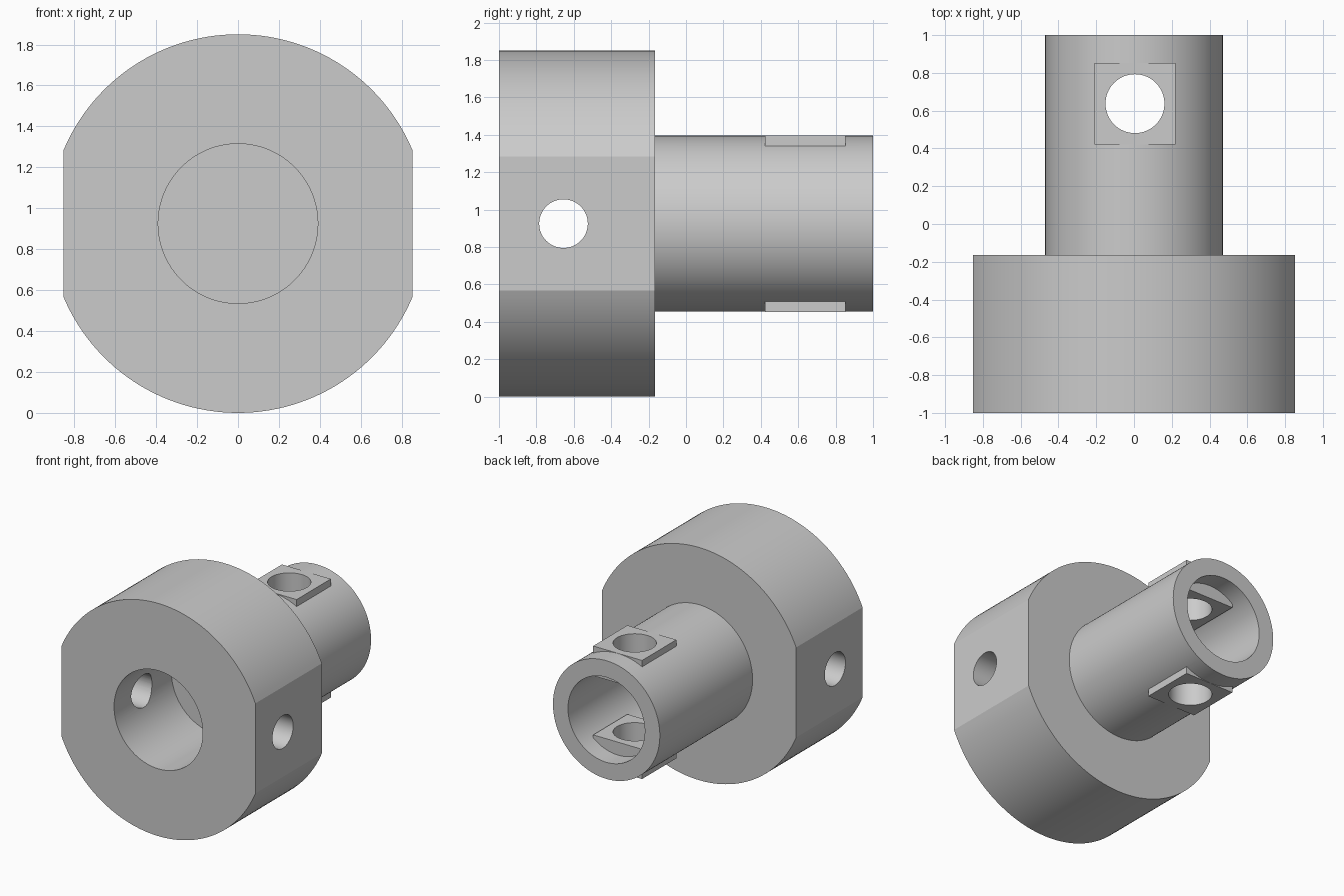
import bpy, bmesh, math
from mathutils import Matrix, Vector

if "Cube" in bpy.data.objects:
    bpy.data.objects.remove(bpy.data.objects["Cube"])

AXIS_Z = 0.925      # height of the main axis
R = 0.925           # flange radius
FLAT_X = 0.853      # distance of the flange flats from the axis
PAD_Y = 0.637       # centre of the pads and of the vertical hole

grey = bpy.data.materials.new("plain_grey")
grey.diffuse_color = (0.6, 0.6, 0.6, 1)
grey.use_nodes = True
grey.node_tree.nodes["Principled BSDF"].inputs["Base Color"].default_value = grey.diffuse_color


def finish(name, bm):
    bmesh.ops.recalc_face_normals(bm, faces=bm.faces)
    mesh = bpy.data.meshes.new(name)
    bm.to_mesh(mesh)
    bm.free()
    mesh.materials.append(grey)
    ob = bpy.data.objects.new(name, mesh)
    bpy.context.collection.objects.link(ob)
    return ob


def cylinder(name, r, a, b, segs=128):
    """Cylinder between the points a and b."""
    a, b = Vector(a), Vector(b)
    d = b - a
    m = Matrix.Translation((a + b) / 2) @ d.to_track_quat('Z', 'Y').to_matrix().to_4x4()
    bm = bmesh.new()
    bmesh.ops.create_cone(bm, cap_ends=True, segments=segs, radius1=r, radius2=r,
                          depth=d.length, matrix=m)
    return finish(name, bm)


def box(name, centre, size):
    bm = bmesh.new()
    bmesh.ops.create_cube(bm, size=1, matrix=Matrix.Translation(centre) @ Matrix.Diagonal((*size, 1)))
    return finish(name, bm)


def combine(target, other, operation):
    """Apply a boolean and remove the helper."""
    mod = target.modifiers.new("bool", 'BOOLEAN')
    mod.operation, mod.solver, mod.object = operation, 'EXACT', other
    bpy.context.view_layer.objects.active = target
    bpy.ops.object.modifier_apply(modifier=mod.name)
    bpy.data.objects.remove(other, do_unlink=True)


# flange: round disc with two side flats
a0 = math.acos(FLAT_X / R)
N = 56
bm = bmesh.new()
ring = []
for start in (a0, a0 + math.pi):
    for i in range(N + 1):
        t = start + (math.pi - 2 * a0) * i / N
        ring.append(bm.verts.new((R * math.cos(t), -1, AXIS_Z + R * math.sin(t))))
disc = bm.faces.new(ring)
ext = bmesh.ops.extrude_face_region(bm, geom=[disc])
bmesh.ops.translate(bm, vec=(0, 0.835, 0),
                    verts=[v for v in ext["geom"] if isinstance(v, bmesh.types.BMVert)])
body = finish("shaft_coupler", bm)

# tube behind the flange, then both blind bores with a wall between them
combine(body, cylinder("tube", 0.47, (0, -0.4, AXIS_Z), (0, 1, AXIS_Z)), 'UNION')
combine(body, cylinder("front_bore", 0.39, (0, -1.2, AXIS_Z), (0, -0.28, AXIS_Z)), 'DIFFERENCE')
combine(body, cylinder("rear_bore", 0.338, (0, -0.16, AXIS_Z), (0, 1.2, AXIS_Z)), 'DIFFERENCE')

# square pads through the tube wall, above and below
INNER, OUTER = 0.235, 0.4715
for s in (1, -1):
    pad = box("pad", (0.005, PAD_Y, AXIS_Z + s * (INNER + OUTER) / 2),
              (0.43, 0.43, OUTER - INNER))
    combine(body, pad, 'UNION')

# vertical hole through the pads, cross hole through the flange
combine(body, cylinder("pad_hole", 0.156, (0.005, PAD_Y, -0.2), (0.005, PAD_Y, 2.2), 64), 'DIFFERENCE')
combine(body, cylinder("cross_hole", 0.13, (-1.2, -0.655, AXIS_Z), (1.2, -0.655, AXIS_Z), 64), 'DIFFERENCE')

# smooth round walls, sharp edges
bpy.ops.object.select_all(action='DESELECT')
body.select_set(True)
bpy.context.view_layer.objects.active = body
bpy.ops.object.shade_smooth_by_angle(angle=math.radians(20))
